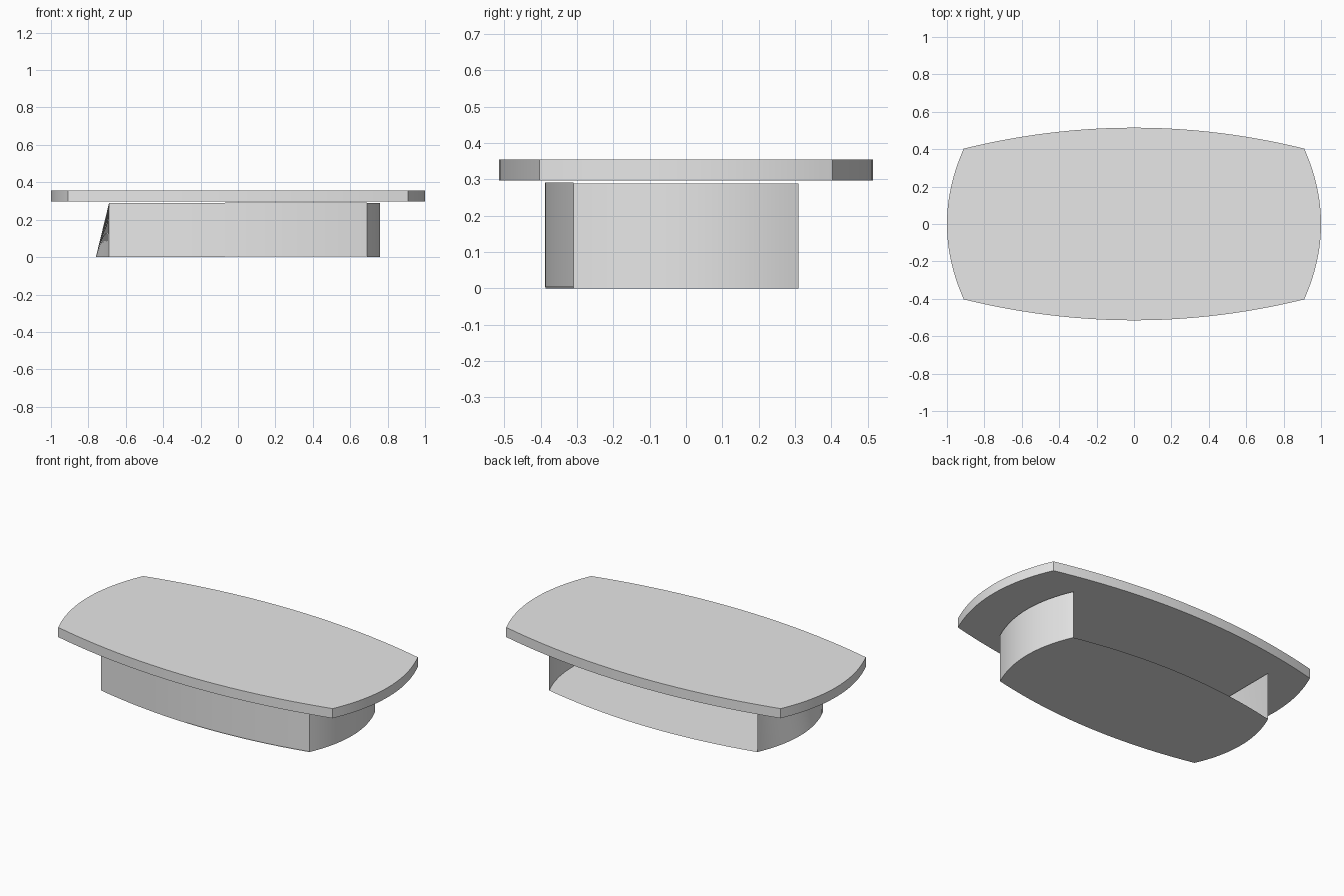
import bpy
import bmesh

cube = bpy.data.objects.get("Cube")
if cube:
    bpy.data.objects.remove(cube, do_unlink=True)

GREY = (0.8, 0.8, 0.8, 1)
mat = bpy.data.materials.new("plain grey")
mat.use_nodes = True
mat.diffuse_color = GREY
mat.node_tree.nodes["Principled BSDF"].inputs["Base Color"].default_value = GREY

STEPS = 24


def spread(a, b):
    return [a + (b - a) * i / STEPS for i in range(STEPS + 1)]


def bow(t, half, edge, peak):
    """Distance from the centre line of a bowed side at position t."""
    return edge + (peak - edge) * (1 - (t / half) ** 2)


def outline(cx, cy, px, py):
    """Counter-clockwise rounded rectangle: corners (cx, cy), peaks px and py."""
    front = [(x, -bow(x, cx, cy, py)) for x in spread(-cx, cx)]
    left = [(bow(y, cy, cx, px), y) for y in spread(-cy, cy)]
    half = front[:-1] + left[:-1]
    return half + [(-x, -y) for x, y in half]


def finish(name, bm):
    mesh = bpy.data.meshes.new(name)
    bm.to_mesh(mesh)
    bm.free()
    mesh.materials.append(mat)
    obj = bpy.data.objects.new(name, mesh)
    bpy.context.collection.objects.link(obj)
    bpy.context.view_layer.objects.active = obj
    obj.select_set(True)
    bpy.ops.object.shade_smooth_by_angle()
    obj.select_set(False)


def sheet(name, bottom, top, z0, z1):
    """Thin wall stretched between a bottom path and a top path."""
    bm = bmesh.new()
    low = [bm.verts.new((x, y, z0)) for x, y in bottom]
    high = [bm.verts.new((x, y, z1)) for x, y in top]
    for i in range(len(low) - 1):
        bm.faces.new((low[i], low[i + 1], high[i + 1], high[i]))
    finish(name, bm)


# Bowed top slab
bm = bmesh.new()
face = bm.faces.new([bm.verts.new((x, y, 0.297)) for x, y in outline(0.91, 0.403, 1.0, 0.515)])
slab = bmesh.ops.extrude_face_region(bm, geom=[face], use_keep_orig=True)
bmesh.ops.translate(bm, vec=(0, 0, 0.058),
                    verts=[v for v in slab["geom"] if isinstance(v, bmesh.types.BMVert)])
bmesh.ops.recalc_face_normals(bm, faces=bm.faces)
finish("top_slab", bm)

# Floor of the open tray
CX, CY, PX, PY = 0.69, 0.31, 0.76, 0.388
HEIGHT = 0.288
bm = bmesh.new()
bm.faces.new([bm.verts.new((x, y, 0)) for x, y in outline(CX, CY, PX, PY)])
finish("tray_floor", bm)

# Front wall in two sheets, the left one set a little higher
SEAM = -0.07
for name, a, b, lift in (("front_wall_right", -CX, SEAM, 0),
                         ("front_wall_left", SEAM, CX, 0.003)):
    path = [(x, -bow(x, CX, CY, PY)) for x in spread(a, b)]
    sheet(name, path, path, lift, HEIGHT + lift)

# Upright bowed left end
path = [(bow(y, CY, CX, PX), y) for y in spread(-CY, CY)]
sheet("left_end_wall", path, path, 0, HEIGHT)

# Right end leans in from a bowed foot to a straight upper edge
foot = [(-bow(y, CY, CX, PX), y) for y in spread(CY, -CY)]
rim = [(-CX, y) for y in spread(CY, -CY)]
sheet("right_end_wall", foot, rim, 0, HEIGHT)
